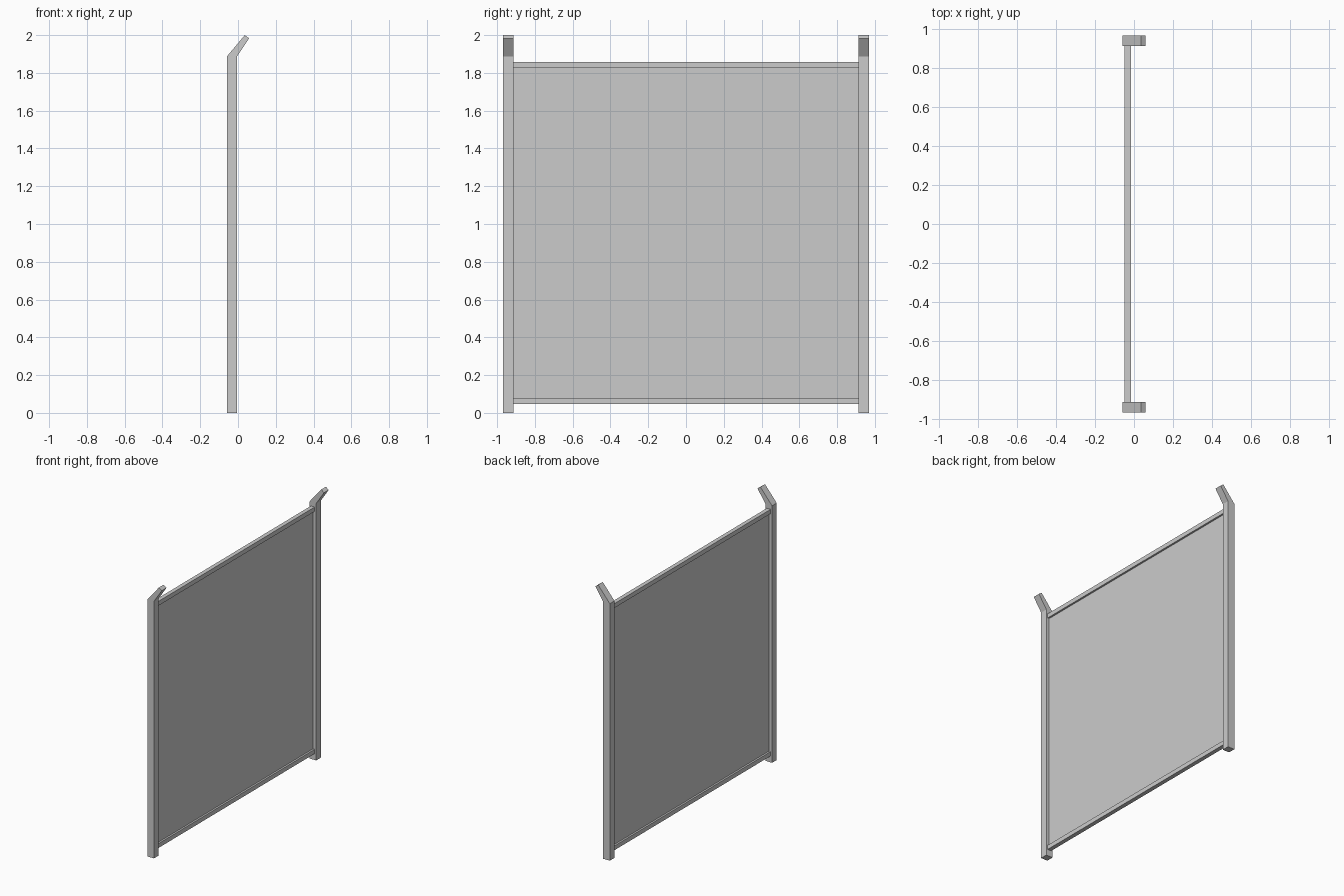
import bpy
import bmesh

cube = bpy.data.objects.get("Cube")
if cube:
    bpy.data.objects.remove(cube, do_unlink=True)

steel = bpy.data.materials.new("light_grey_steel")
steel.use_nodes = True
grey = (0.6, 0.6, 0.6, 1)
steel.diffuse_color = grey
steel.node_tree.nodes["Principled BSDF"].inputs["Base Color"].default_value = grey

POST_X = -0.032   # centre plane of the fence
INNER = 0.914     # inner face of each post
OUTER = 0.968     # outer face of each post


def extrude_profile(name, profile, y0, y1):
    """Extrude an (x, z) outline from y0 to y1."""
    bm = bmesh.new()
    face = bm.faces.new([bm.verts.new((x, y0, z)) for x, z in profile])
    out = bmesh.ops.extrude_face_region(bm, geom=[face])
    moved = [v for v in out["geom"] if isinstance(v, bmesh.types.BMVert)]
    bmesh.ops.translate(bm, verts=moved, vec=(0, y1 - y0, 0))
    bmesh.ops.recalc_face_normals(bm, faces=bm.faces)
    mesh = bpy.data.meshes.new(name)
    bm.to_mesh(mesh)
    bm.free()
    mesh.materials.append(steel)
    obj = bpy.data.objects.new(name, mesh)
    bpy.context.collection.objects.link(obj)
    return obj


def bar(name, thickness, z0, z1):
    """Rectangular bar spanning the gap between the posts."""
    a, b = POST_X - thickness / 2, POST_X + thickness / 2
    return extrude_profile(name, [(a, z0), (b, z0), (b, z1), (a, z1)], -INNER, INNER)


# Square posts, each with a cranked arm at the top
post = [(-0.059, 0), (-0.005, 0), (-0.005, 1.887),
        (0.059, 1.983), (0.036, 2), (-0.059, 1.887)]
extrude_profile("front_post", post, -OUTER, -INNER)
extrude_profile("back_post", post, INNER, OUTER)

# Rails and the thin infill sheet between them
bar("bottom_rail", 0.031, 0.047, 0.079)
bar("top_rail", 0.031, 1.826, 1.858)
bar("infill_panel", 0.004, 0.079, 1.826)
